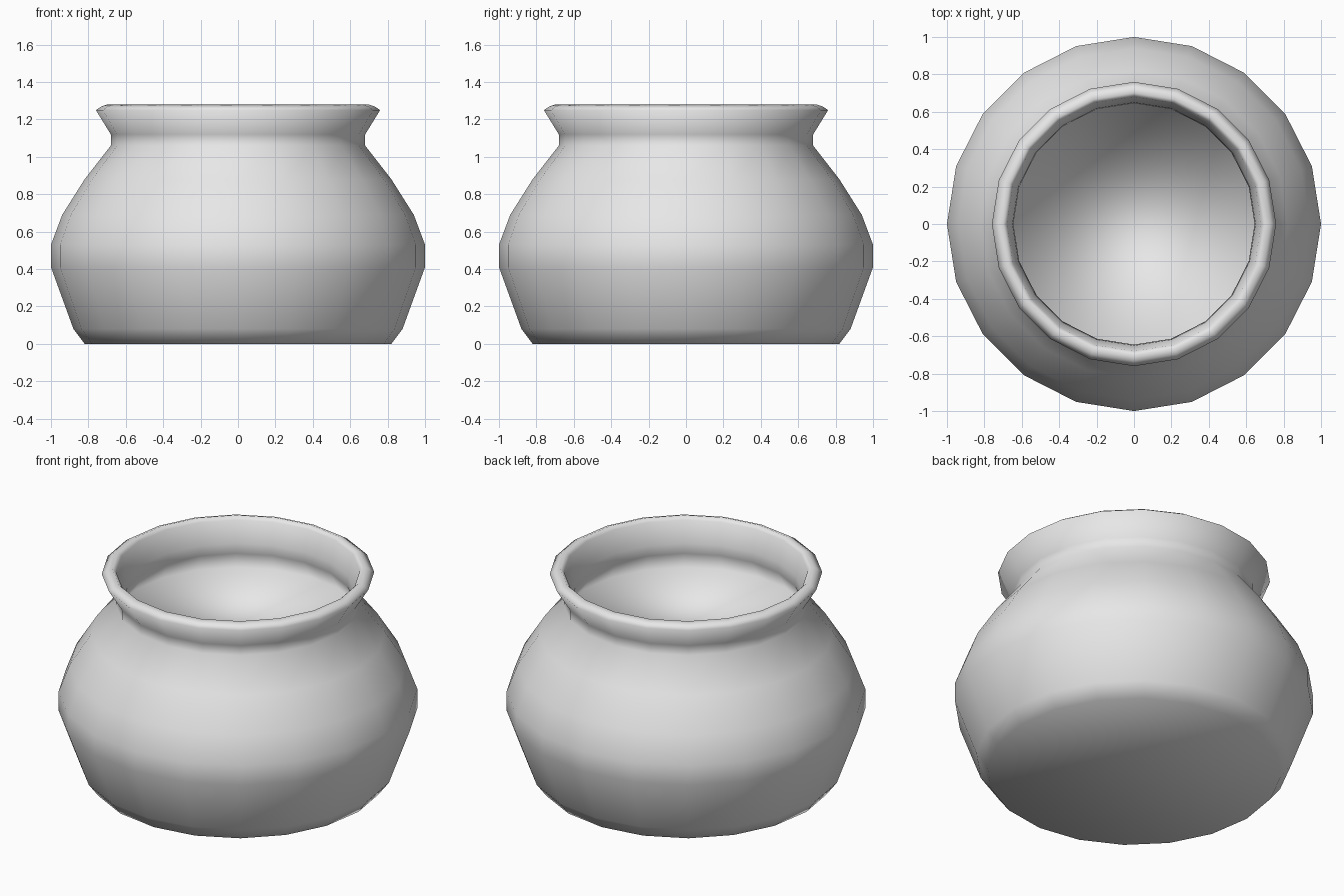
import bpy
import bmesh
from math import cos, sin, tau

if "Cube" in bpy.data.objects:
    bpy.data.objects.remove(bpy.data.objects["Cube"], do_unlink=True)

SIDES = 20

# Radius and height, from the base up the outside, over the lip and down inside
OUTER = [(0.82, 0.0), (0.88, 0.08), (1.0, 0.41), (1.0, 0.53), (0.94, 0.69),
         (0.82, 0.88), (0.68, 1.06), (0.68, 1.12)]
LIP = [(0.76, 1.25), (0.73, 1.27), (0.70, 1.28), (0.68, 1.26)]
INNER = [(0.65, 1.13), (0.645, 1.07), (0.70, 0.96)]


def lathe(name, profile, material):
    """Turn a profile around z and close both ends with flat caps."""
    bm = bmesh.new()
    rings = []
    for radius, height in profile:
        rings.append([bm.verts.new((radius * cos(tau * i / SIDES),
                                    radius * sin(tau * i / SIDES), height))
                      for i in range(SIDES)])
    for low, high in zip(rings, rings[1:]):
        for i in range(SIDES):
            j = (i + 1) % SIDES
            bm.faces.new((low[i], low[j], high[j], high[i]))
    bm.faces.new(rings[0][::-1])
    bm.faces.new(rings[-1])
    for face in bm.faces:
        face.smooth = True
    mesh = bpy.data.meshes.new(name)
    bm.to_mesh(mesh)
    bm.free()
    mesh.materials.append(material)
    obj = bpy.data.objects.new(name, mesh)
    bpy.context.collection.objects.link(obj)
    return obj


# Plain light grey
grey = bpy.data.materials.new("light_grey")
grey.use_nodes = True
colour = (0.8, 0.8, 0.8, 1.0)
grey.diffuse_color = colour
grey.node_tree.nodes["Principled BSDF"].inputs["Base Color"].default_value = colour

# Round-bellied pot with a flared rim
lathe("pot", OUTER + LIP + INNER, grey)
